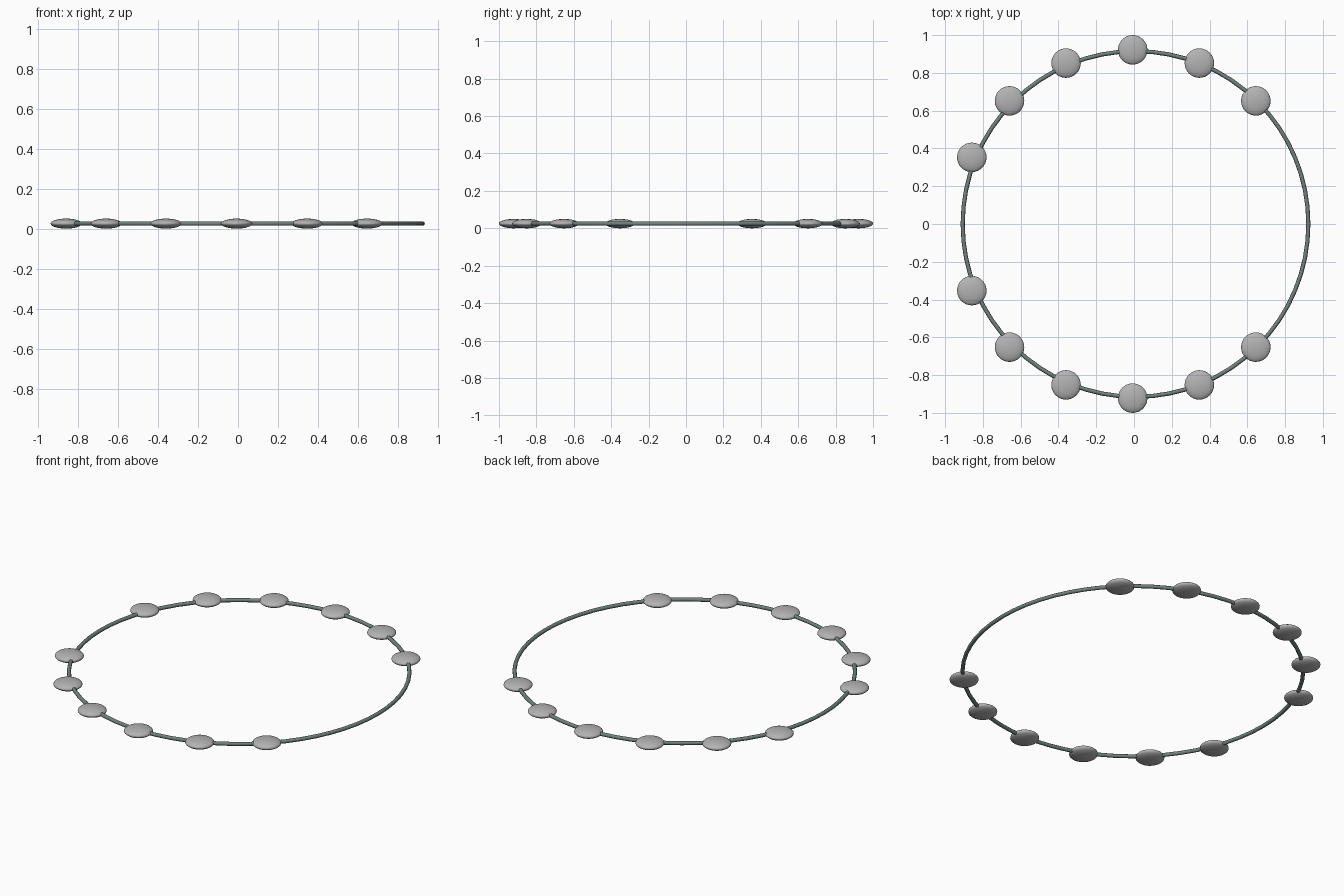
import bpy, math

if "Cube" in bpy.data.objects:
    bpy.data.objects.remove(bpy.data.objects["Cube"])

def material(name, rgb):
    m = bpy.data.materials.new(name)
    m.diffuse_color = (*rgb, 1)
    m.use_nodes = True
    m.node_tree.nodes["Principled BSDF"].inputs["Base Color"].default_value = m.diffuse_color
    return m

grey = material("bead grey", (0.45, 0.45, 0.45))
green_grey = material("cord green grey", (0.17, 0.22, 0.20))
Z = 0.025

# Thin cord ring
bpy.ops.mesh.primitive_torus_add(location=(0.008, 0, Z), major_radius=0.915, minor_radius=0.011,
                                 major_segments=64, minor_segments=10)
cord = bpy.context.object
cord.name = "cord_ring"
cord.data.materials.append(green_grey)
bpy.ops.object.shade_smooth()

# Flattened beads on sixteen positions, leaving gaps at the right and left
for i in range(16):
    if i in (15, 0, 1, 8):
        continue
    a = i * math.tau / 16
    bpy.ops.mesh.primitive_uv_sphere_add(
        segments=32, ring_count=16, radius=1,
        location=(0.922 * math.cos(a) - 0.007, 0.922 * math.sin(a), Z))
    bead = bpy.context.object
    bead.name = f"bead_{i}"
    bead.scale = (0.078, 0.078, 0.025)
    bead.data.materials.append(grey)
    bpy.ops.object.shade_smooth()
